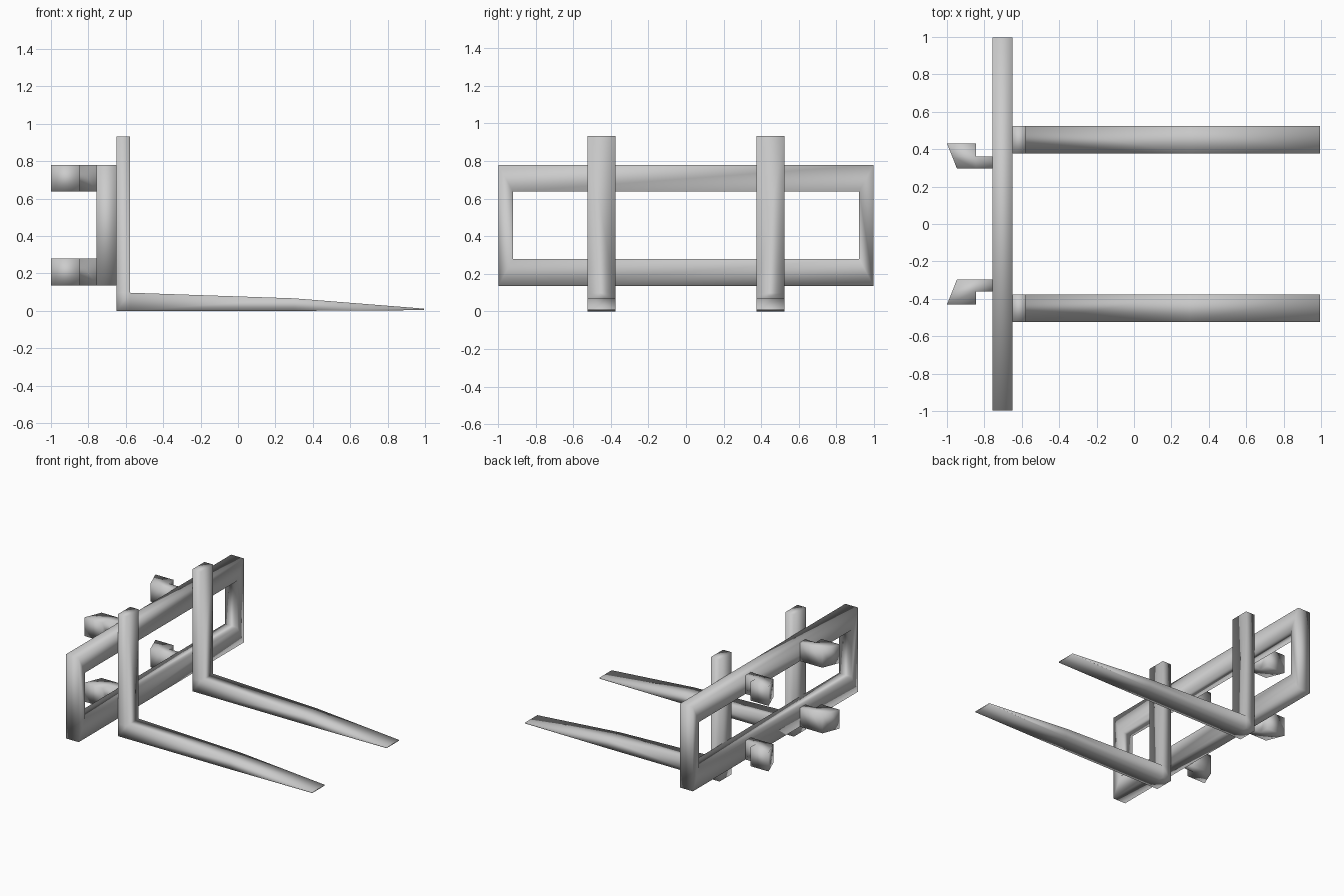
import bpy, bmesh
from mathutils import Vector

if "Cube" in bpy.data.objects:
    bpy.data.objects.remove(bpy.data.objects["Cube"])


def slab(name, points, faces, to_3d, lo, hi, mirror=False):
    """Extrude a flat profile (2D points split in quads) from lo to hi."""
    bm = bmesh.new()
    verts = [bm.verts.new(to_3d(a, b, lo)) for a, b in points]
    for f in faces:
        bm.faces.new([verts[i] for i in f])
    shift = Vector(to_3d(0, 0, hi)) - Vector(to_3d(0, 0, lo))
    res = bmesh.ops.extrude_face_region(bm, geom=bm.faces[:], use_keep_orig=True)
    moved = [v for v in res["geom"] if isinstance(v, bmesh.types.BMVert)]
    bmesh.ops.translate(bm, verts=moved, vec=shift)
    bmesh.ops.recalc_face_normals(bm, faces=bm.faces[:])
    for f in bm.faces:
        f.smooth = True  # soft shading rolls over the corners
    mesh = bpy.data.meshes.new(name)
    bm.to_mesh(mesh)
    bm.free()
    obj = bpy.data.objects.new(name, mesh)
    bpy.context.collection.objects.link(obj)
    if mirror:
        mod = obj.modifiers.new("Mirror", 'MIRROR')
        mod.use_axis = (False, True, False)
        mod.use_clip = False
        mod.use_mirror_merge = False
    return obj


def rect(w, z0, z1):
    return [(-w, z0), (w, z0), (w, z1), (-w, z1)]


# Rectangular carriage frame, profile in the YZ plane
ring = [(i, (i + 1) % 4, 4 + (i + 1) % 4, 4 + i) for i in range(4)]
slab("carriage_frame", rect(0.998, 0.135, 0.779) + rect(0.921, 0.279, 0.637),
     ring, lambda a, b, d: (d, a, b), -0.757, -0.65)

# L-shaped tapered forks, profile in the XZ plane
fork = [(-0.65, 0.0), (-0.577, 0.0), (0.3, 0.0), (0.995, 0.004),
        (0.995, 0.012), (0.3, 0.067), (-0.577, 0.097), (-0.577, 0.933),
        (-0.65, 0.933), (-0.65, 0.097)]
slab("forks", fork,
     [(0, 1, 6, 9), (1, 2, 5, 6), (2, 3, 4, 5), (9, 6, 7, 8)],
     lambda a, b, d: (a, d, b), 0.376, 0.523, mirror=True)

# Mounting hooks behind both rails, profile in the XY plane
hook = [(-0.757, 0.297), (-0.757, 0.361), (-0.845, 0.361), (-0.845, 0.43),
        (-1.0, 0.43), (-0.972, 0.361), (-0.947, 0.297), (-0.845, 0.297)]
for name, z0, z1 in (("lower_hooks", 0.135, 0.279), ("upper_hooks", 0.637, 0.779)):
    slab(name, hook, [(0, 1, 2, 7), (7, 2, 5, 6), (2, 3, 4, 5)],
         lambda a, b, d: (a, b, d), z0, z1, mirror=True)
